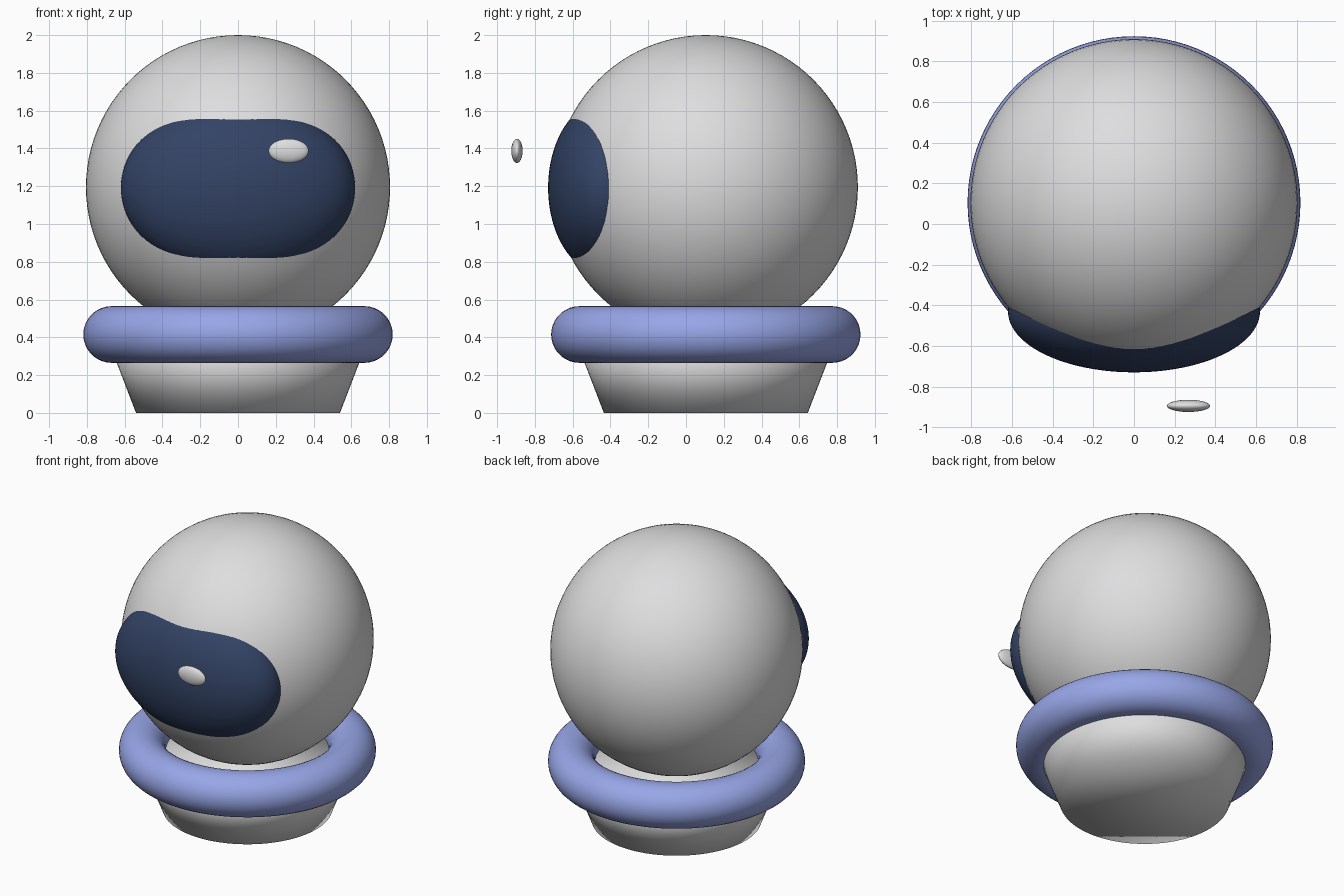
import bpy
import math

if "Cube" in bpy.data.objects:
    bpy.data.objects.remove(bpy.data.objects["Cube"])

Y0 = 0.105  # shared axis of helmet, collar and neck


def make_material(name, rgb):
    mat = bpy.data.materials.new(name)
    mat.diffuse_color = (*rgb, 1.0)
    mat.use_nodes = True
    mat.node_tree.nodes["Principled BSDF"].inputs["Base Color"].default_value = mat.diffuse_color
    return mat


shell_grey = make_material("shell grey", (0.73, 0.73, 0.74))
collar_blue = make_material("collar blue", (0.32, 0.39, 0.82))
visor_navy = make_material("visor navy", (0.033, 0.056, 0.13))


def finish(name, mat):
    obj = bpy.context.object
    obj.name = name
    obj.data.name = name
    obj.data.materials.append(mat)
    bpy.ops.object.shade_smooth()
    return obj


def ellipsoid(name, centre, radii, mat, segments=96, rings=48):
    bpy.ops.mesh.primitive_uv_sphere_add(
        segments=segments, ring_count=rings, radius=1, location=centre)
    bpy.context.object.scale = radii
    bpy.ops.object.transform_apply(location=False, rotation=False, scale=True)
    return finish(name, mat)


# Helmet shell
ellipsoid("helmet_shell", (0, Y0, 1.195), (0.805, 0.805, 0.805), shell_grey)

# Visor: flattened ellipsoid pushed through the front of the shell
ellipsoid("visor", (0, -0.43, 1.192), (0.62, 0.30, 0.46), visor_navy)

# Highlight floating in front of the visor
ellipsoid("visor_highlight", (0.268, -0.895, 1.387), (0.106, 0.03, 0.064),
          shell_grey, 48, 24)

# Collar ring
bpy.ops.mesh.primitive_torus_add(
    major_segments=96, minor_segments=36, major_radius=0.669,
    minor_radius=0.15, location=(0, Y0, 0.415))
finish("collar_ring", collar_blue)

# Tapered neck, wider at the top, with its lid hidden inside the collar
NECK_HEIGHT = 0.415
bpy.ops.mesh.primitive_cone_add(
    vertices=96, radius1=0.54, radius2=0.70, depth=NECK_HEIGHT,
    location=(0, Y0, NECK_HEIGHT / 2))
finish("neck_base", shell_grey)
